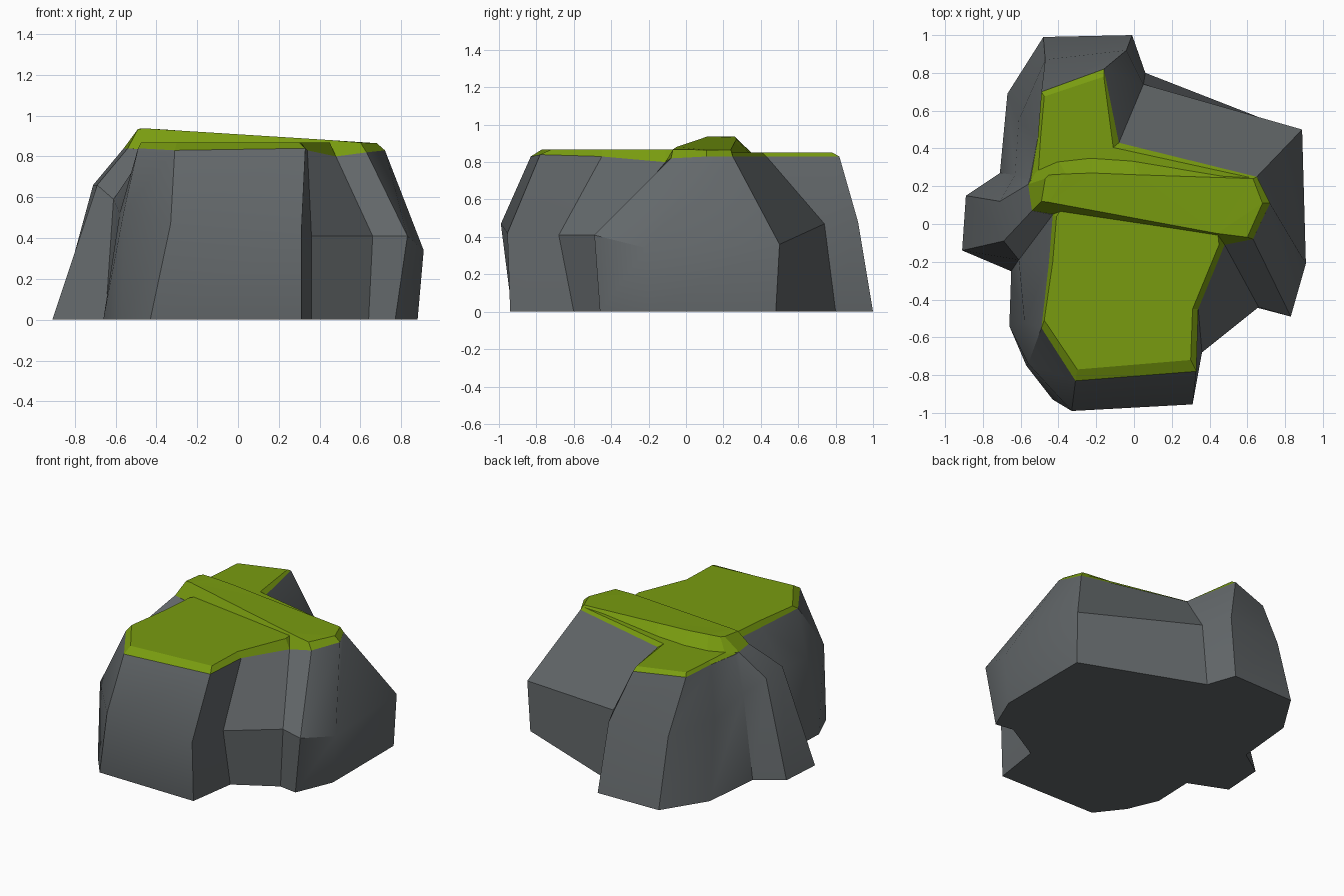
import bpy, bmesh
from mathutils import Vector


def material(name, rgb):
    m = bpy.data.materials.new(name)
    m.diffuse_color = (*rgb, 1)
    return m


STONE = material("grey stone", (0.125, 0.138, 0.145))
GRASS = material("moss green", (0.19, 0.33, 0.005))


def loft(name, rings, mat, smooth=None):
    """Bridge equally long closed rings and cap both ends."""
    bm = bmesh.new()
    vs = [[bm.verts.new(p) for p in r] for r in rings]
    n = len(rings[0])
    for lo, hi in zip(vs, vs[1:]):
        for i in range(n):
            j = (i + 1) % n
            bm.faces.new((lo[i], lo[j], hi[j], hi[i]))
    caps = [bm.faces.new(vs[0][::-1]), bm.faces.new(vs[-1])]
    bmesh.ops.triangulate(bm, faces=caps)
    bmesh.ops.recalc_face_normals(bm, faces=bm.faces)
    me = bpy.data.meshes.new(name)
    bm.to_mesh(me)
    bm.free()
    me.materials.append(mat)
    ob = bpy.data.objects.new(name, me)
    bpy.context.collection.objects.link(ob)
    if smooth:
        bpy.context.view_layer.objects.active = ob
        ob.select_set(True)
        bpy.ops.object.shade_smooth_by_angle(angle=smooth)
        ob.select_set(False)
    return ob


def flat(points, z):
    return [(x, y, z) for x, y in points]


# Boulder: ground outline, shoulder outline and upper rim, counterclockwise
ground = [(-.43, -.93), (.31, -.94), (.36, -.60), (.64, -.44), (.77, -.46),
          (.88, -.20), (.88, .48), (.06, .80), (-.01, 1.0), (-.48, .99),
          (-.67, .69), (-.71, .27), (-.89, .15), (-.91, -.14), (-.65, -.25),
          (-.66, -.54), (-.57, -.75)]
shoulder = [(-.33, -.99, .47), (.31, -.955, .42), (.36, -.68, .41),
            (.66, -.44, .41), (.83, -.49, .41), (.91, -.21, .34),
            (.89, .50, .36), (.05, .74, .47), (-.04, .92, .48),
            (-.47, .87, .47), (-.61, .55, .50), (-.63, .26, .58),
            (-.71, .12, .66), (-.69, -.09, .66), (-.61, -.19, .59),
            (-.58, -.52, .52), (-.56, -.74, .53)]
rim = [(-.31, -.83, .83), (.33, -.78, .84), (.34, -.45, .83), (.48, -.11, .80),
       (.63, -.08, .82), (.72, .11, .83), (.65, .25, .83), (-.08, .43, .83),
       (-.16, .82, .83), (-.49, .70, .83), (-.51, .45, .83), (-.55, .24, .83),
       (-.56, .21, .84), (-.54, .07, .84), (-.43, .05, .83),
       (-.45, -.20, .83), (-.49, -.55, .84)]
loft("boulder", [flat(ground, 0), shoulder, rim], STONE, 0.5)

# Front moss patch with a chamfered edge
edge = [rim[i] for i in (0, 1, 2, 3)] + [(.45, .10, .83), (-.35, .15, .83)] + \
       [rim[i] for i in (14, 15, 16)]
inner = [(-.30, -.77), (.30, -.72), (.31, -.45), (.45, -.11), (.43, .08),
         (-.35, .13), (-.41, .04), (-.43, -.20), (-.475, -.51)]
loft("front_moss", [edge, flat(inner, .868)], GRASS)

# Back moss patch
edge = [(.65, .25, .83), (-.08, .43, .83), (-.16, .82, .83), (-.49, .70, .83),
        (-.51, .45, .83), (-.55, .22, .83), (-.35, .15, .83)]
inner = [(.62, .245), (-.11, .405), (-.16, .78), (-.475, .675),
         (-.495, .45), (-.51, .22), (-.35, .16)]
loft("back_moss", [edge, flat(inner, .852)], GRASS)

# Raised moss ridge, highest on the left and sloping to the right
foot = [(-.54, .07, .84), (-.42, .05, .83), (.48, -.11, .80), (.63, -.08, .82),
        (.72, .11, .83), (.65, .25, .83), (0, .34, .845), (-.22, .355, .845),
        (-.40, .335, .845), (-.51, .29, .84), (-.56, .21, .84)]
crest = [(-.49, .12, .935), (-.45, .115, .937), (.44, -.05, .881),
         (.60, -.07, .868), (.68, .11, .865), (.63, .24, .866),
         (.03, .26, .905), (-.22, .27, .922), (-.36, .265, .932),
         (-.45, .26, .937), (-.47, .24, .937)]
loft("moss_ridge", [foot, crest], GRASS)
